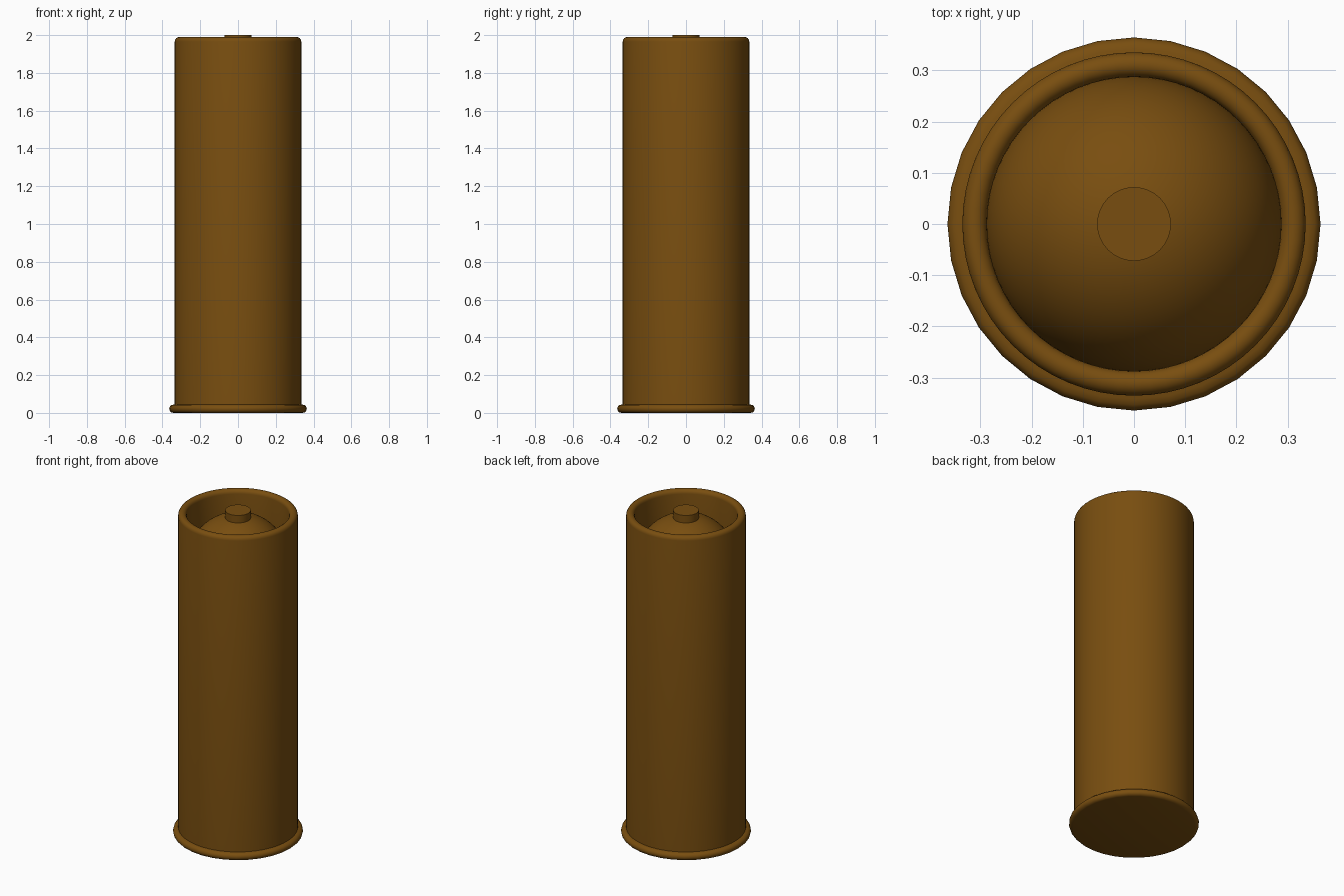
import bpy
import bmesh
import math

cube = bpy.data.objects.get("Cube")
if cube:
    bpy.data.objects.remove(cube, do_unlink=True)

bronze = bpy.data.materials.new("dark_bronze")
bronze.use_nodes = True
color = (0.19, 0.076, 0.005, 1)
bronze.diffuse_color = color
bronze.node_tree.nodes["Principled BSDF"].inputs["Base Color"].default_value = color


def arc(cx, cz, r, start, end, steps):
    """Points of a circular arc in the radius/height plane, angles in degrees."""
    angles = [math.radians(start + (end - start) * i / steps) for i in range(steps + 1)]
    return [(cx + r * math.cos(a), cz + r * math.sin(a)) for a in angles]


def lathe(name, profile, sides):
    """Spin a radius/height profile around the vertical axis."""
    bm = bmesh.new()
    verts = [bm.verts.new((r, 0, z)) for r, z in profile]
    edges = [bm.edges.new(pair) for pair in zip(verts, verts[1:])]
    bmesh.ops.spin(bm, geom=verts + edges, cent=(0, 0, 0), axis=(0, 0, 1),
                   angle=math.tau, steps=sides, use_duplicate=False)
    bmesh.ops.remove_doubles(bm, verts=bm.verts, dist=0.0001)
    bmesh.ops.recalc_face_normals(bm, faces=bm.faces)
    mesh = bpy.data.meshes.new(name)
    bm.to_mesh(mesh)
    bm.free()
    mesh.materials.append(bronze)
    obj = bpy.data.objects.new(name, mesh)
    bpy.context.collection.objects.link(obj)
    bpy.ops.object.select_all(action='DESELECT')
    obj.select_set(True)
    bpy.context.view_layer.objects.active = obj
    bpy.ops.object.shade_smooth_by_angle(angle=math.radians(40))
    return obj


# Base flange with a rounded outer edge
lathe("base_flange",
      [(0, 0)] + arc(0.342, 0.022, 0.022, -90, 90, 6) + [(0.3, 0.05), (0, 0.05)], 32)

# Tubular body with a rolled rim and a deep recess
lathe("body_tube",
      [(0, 0.03), (0.335, 0.03)] + arc(0.311, 1.966, 0.024, 0, 180, 8)
      + [(0.287, 1.66), (0, 1.66)], 64)

# Domed lid seated in the recess
lathe("inner_dome", [(0, 1.66)] + arc(0, 1.675, 0.288, 0, 90, 16), 64)

# Flat button on top of the dome
lathe("top_button", [(0, 1.94), (0.072, 1.94), (0.072, 2), (0, 2)], 32)
